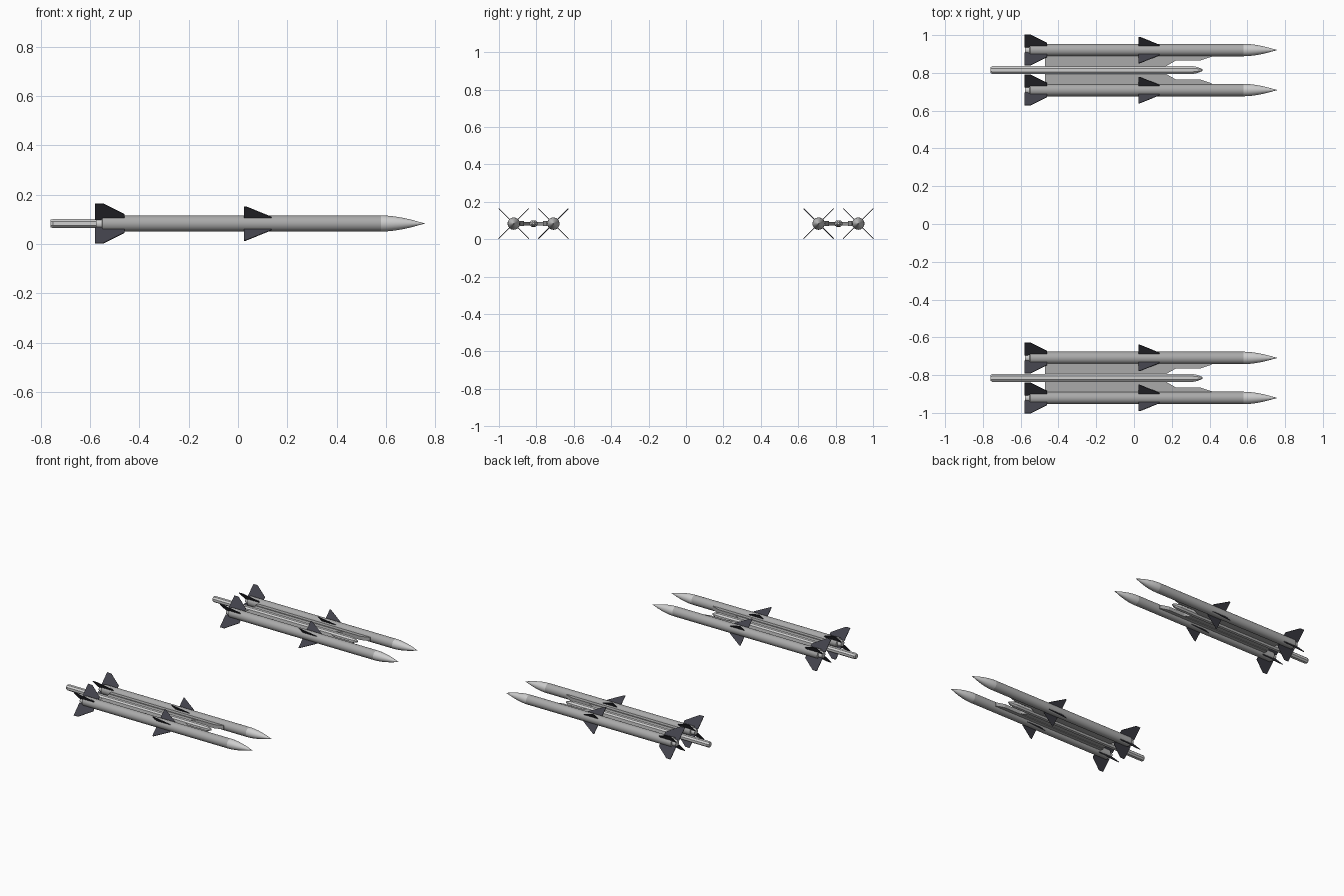
import bpy, bmesh, math
from mathutils import Matrix, Vector

if "Cube" in bpy.data.objects:
    bpy.data.objects.remove(bpy.data.objects["Cube"])

Z = 0.083          # height of the missile axes
PAIR_Y = 0.815     # centre of each twin launcher
OFFSET = 0.106     # missile axis distance from launcher centre
R = 0.033          # missile body radius


def mat(name, rgb):
    m = bpy.data.materials.new(name)
    m.diffuse_color = (*rgb, 1)
    m.use_nodes = True
    m.node_tree.nodes["Principled BSDF"].inputs["Base Color"].default_value = m.diffuse_color
    return m


BODY = mat("body grey", (0.40, 0.40, 0.40))
LIGHT = mat("light grey", (0.62, 0.62, 0.62))
FIN = mat("dark fin grey", (0.055, 0.055, 0.07))
PLATE = mat("launcher grey", (0.40, 0.40, 0.40))


def finish(bm, name, mats, smooth=False):
    bmesh.ops.recalc_face_normals(bm, faces=bm.faces[:])
    me = bpy.data.meshes.new(name)
    bm.to_mesh(me)
    bm.free()
    for m in mats:
        me.materials.append(m)
    ob = bpy.data.objects.new(name, me)
    bpy.context.collection.objects.link(ob)
    if smooth:
        me.shade_smooth()
        me.set_sharp_from_angle(angle=math.radians(35))
    return ob


def loft(bm, rings):
    """Skin a list of vertex rings and cap both ends."""
    loops = [[bm.verts.new(p) for p in r] for r in rings]
    n = len(loops[0])
    for a, b in zip(loops, loops[1:]):
        for i in range(n):
            j = (i + 1) % n
            bm.faces.new((a[i], a[j], b[j], b[i]))
    bm.faces.new(loops[0])
    bm.faces.new(loops[-1])


def prism(bm, outline, thick, matrix):
    """Extrude an (x, y) outline symmetrically in z, then transform it."""
    rings = [[matrix @ Vector((x, y, s * thick / 2)) for x, y in outline] for s in (-1, 1)]
    loft(bm, rings)


def missile_body(y, name):
    # lathe profile: nozzle, tube, pointed nose
    prof = [(-0.577, 0.019), (-0.552, 0.024), (-0.55, R), (0.58, R)]
    for i in range(1, 9):
        t = i / 8
        prof.append((0.58 + 0.176 * t, max(R * (1 - t ** 1.75), 0.001)))
    bm = bmesh.new()
    n = 32
    loft(bm, [[(x, y + r * math.cos(k * math.tau / n), Z + r * math.sin(k * math.tau / n))
               for k in range(n)] for x, r in prof])
    for f in bm.faces:
        cx = f.calc_center_median().x
        f.material_index = 1 if cx > 0.581 or cx < -0.5505 else 0
    finish(bm, name, [BODY, LIGHT], True)


def fins(y, name, outline):
    # four fins in an X arrangement
    bm = bmesh.new()
    for k in range(4):
        m = Matrix.Translation((0, y, Z)) @ Matrix.Rotation(math.radians(45 + 90 * k), 4, 'X')
        prism(bm, outline, 0.004, m)
    finish(bm, name, [FIN])


TAIL = [(-0.58, 0.022), (-0.58, 0.114), (-0.548, 0.114), (-0.46, 0.052), (-0.46, 0.022)]
WING = [(0.025, 0.025), (0.025, 0.097), (0.032, 0.097), (0.135, 0.038), (0.135, 0.025)]


def rail_ring(x, hy, hz, y):
    # octagonal section of the central beam
    c = 0.45
    pts = [(1, c), (c, 1), (-c, 1), (-1, c), (-1, -c), (-c, -1), (c, -1), (1, -c)]
    return [(x, y + a * hy, Z + b * hz) for a, b in pts]


for side, label in ((1, "left"), (-1, "right")):
    yc = side * PAIR_Y
    # central beam with chamfered rear and tapered front
    bm = bmesh.new()
    loft(bm, [rail_ring(x, hy, hz, yc) for x, hy, hz in (
        (-0.76, 0.014, 0.016), (-0.75, 0.021, 0.018), (0.31, 0.021, 0.018),
        (0.335, 0.016, 0.015), (0.362, 0.005, 0.006))])
    finish(bm, label + "_beam", [LIGHT])

    for s, pos in ((1, "outer"), (-1, "inner")):
        tag = f"{label}_{pos}_"
        y = yc + side * s * OFFSET
        missile_body(y, tag + "missile_body")
        fins(y, tag + "tail_fins", TAIL)
        fins(y, tag + "mid_fins", WING)

        # adapter plate from beam to launch rail
        flip = Matrix.Translation((0, yc, Z)) @ Matrix.Diagonal((1, side * s, 1, 1))
        bm = bmesh.new()
        prism(bm, [(-0.47, 0.015), (0.16, 0.015), (0.225, 0.052), (0.225, 0.06),
                   (-0.47, 0.06)], 0.018, flip)
        finish(bm, tag + "adapter_plate", [PLATE])

        # launch rail holding the missile
        bm = bmesh.new()
        prism(bm, [(-0.47, 0.05), (0.35, 0.05), (0.41, 0.07), (0.41, 0.08),
                   (-0.47, 0.08)], 0.026, flip)
        finish(bm, tag + "launch_rail", [PLATE])
